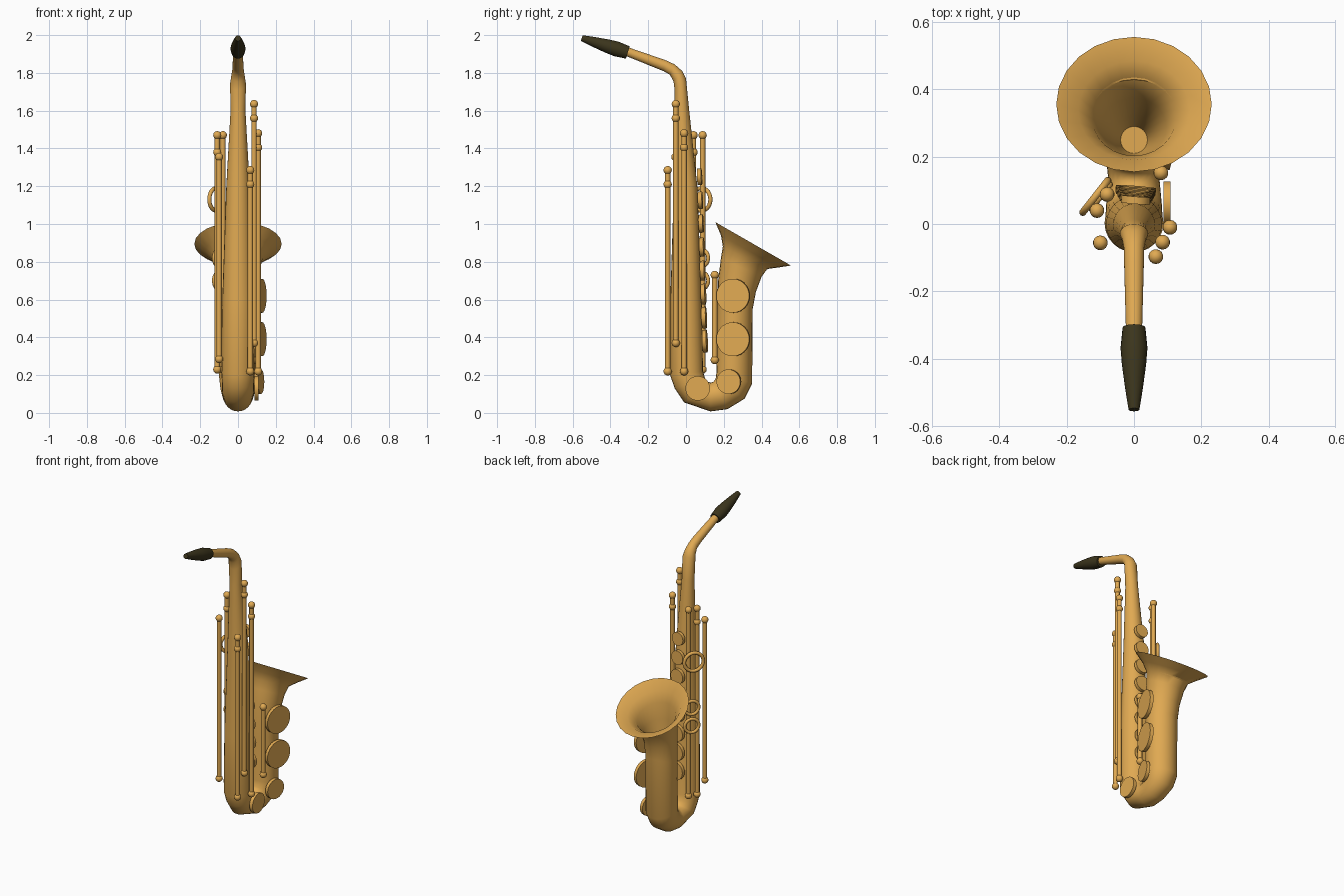
import bpy, bmesh, math
from mathutils import Vector, Matrix

if "Cube" in bpy.data.objects:
    bpy.data.objects.remove(bpy.data.objects["Cube"])


def material(name, rgb):
    m = bpy.data.materials.new(name)
    m.diffuse_color = (*rgb, 1)
    m.use_nodes = True
    m.node_tree.nodes["Principled BSDF"].inputs["Base Color"].default_value = m.diffuse_color
    return m


BRASS = material("brass", (0.75, 0.40, 0.085))
EBONY = material("ebony", (0.045, 0.036, 0.012))


def finish(name, bm, mat):
    bmesh.ops.recalc_face_normals(bm, faces=bm.faces)
    me = bpy.data.meshes.new(name)
    bm.to_mesh(me)
    bm.free()
    me.materials.append(mat)
    ob = bpy.data.objects.new(name, me)
    bpy.context.collection.objects.link(ob)
    return ob


def tube(name, pairs, mat, sides=24):
    """Skin circles, each given by the two ends of its diameter in the y-z plane."""
    bm = bmesh.new()
    rings = []
    for ya, za, yb, zb in pairs:
        a, b = Vector((0, ya, za)), Vector((0, yb, zb))
        c, h = (a + b) / 2, (a - b) / 2
        side = Vector((h.length, 0, 0))
        rings.append([bm.verts.new(c + h * math.cos(t) + side * math.sin(t))
                      for t in (2 * math.pi * i / sides for i in range(sides))])
    for r, s in zip(rings, rings[1:]):
        for i in range(sides):
            j = (i + 1) % sides
            bm.faces.new((r[i], r[j], s[j], s[i]))
    bm.faces.new(rings[0])
    bm.faces.new(rings[-1])
    return finish(name, bm, mat)


def facing(loc, normal):
    q = Vector(normal).to_track_quat('Z', 'Y')
    return Matrix.Translation(loc) @ q.to_matrix().to_4x4()


def pad(name, loc, normal, r, depth=0.022):
    bm = bmesh.new()
    bmesh.ops.create_cone(bm, cap_ends=True, segments=28, radius1=r, radius2=r,
                          depth=depth, matrix=facing(loc, normal))
    return finish(name, bm, BRASS)


def rod(name, x, y, z0, z1, balls):
    bm = bmesh.new()
    bmesh.ops.create_cone(bm, cap_ends=True, segments=12, radius1=0.014, radius2=0.014,
                          depth=z1 - z0, matrix=Matrix.Translation((x, y, (z0 + z1) / 2)))
    for z in (z0, z1, *balls):
        bmesh.ops.create_uvsphere(bm, u_segments=14, v_segments=8, radius=0.022,
                                  matrix=Matrix.Translation((x, y, z)))
    return finish(name, bm, BRASS)


def guard_ring(name, loc, normal, r, minor):
    bpy.ops.mesh.primitive_torus_add(major_segments=28, minor_segments=10,
                                     major_radius=r, minor_radius=minor)
    ob = bpy.context.object
    ob.name = name
    ob.matrix_world = facing(loc, normal)
    ob.data.materials.append(BRASS)


# Neck, body, bow and bell, then back down inside the bell
tube("body_and_bell", [
    (-.32, 1.94, -.327, 1.893), (-.11, 1.868, -.12, 1.81),
    (-.06, 1.845, -.085, 1.79), (-.02, 1.81, -.066, 1.755),
    (0, 1.77, -.06, 1.71), (.015, 1.62, -.06, 1.60),
    (.06, 1.2, -.064, 1.2), (.083, .6, -.083, .6),
    (.09, .22, -.084, .20), (.10, .185, -.06, .13),
    (.115, .165, -.01, .055), (.13, .16, .13, .008),
    (.145, .165, .22, .02), (.157, .18, .31, .075),
    (.162, .22, .35, .155), (.164, .5, .353, .55),
    (.17, .70, .37, .64), (.185, .82, .40, .72),
    (.195, .88, .43, .762), (.185, .94, .49, .770),
    (.155, 1.01, .556, .78), (.19, .94, .485, .787),
    (.203, .87, .42, .755), (.20, .76, .375, .68),
    (.20, .58, .32, .55), (.21, .42, .29, .42)], BRASS)

# Mouthpiece
a, b = Vector((0, -.308, 1.908)), Vector((0, -.552, 1.984))
n = Vector((0, .076, .244)).normalized()
pairs = []
for t, r in ((0, .034), (.25, .04), (.45, .036), (.75, .026), (1, .016)):
    p, q = a.lerp(b, t) + n * r, a.lerp(b, t) - n * r
    pairs.append((p.y, p.z, q.y, q.z))
tube("mouthpiece", pairs, EBONY, 20)

# Key rods with ball posts
for i, args in enumerate([
        (.065, -.097, .22, 1.285, (1.21,)), (.085, -.054, .37, 1.635, (1.56,)),
        (.107, -.010, .22, 1.48, (1.405,)), (.08, .152, .28, .73, ()),
        (-.10, -.056, .285, 1.355, ()), (-.11, .04, .23, 1.47, (1.38,)),
        (-.08, .088, .23, 1.47, ())]):
    rod(f"key_rod_{i + 1}", *args)

# Large pads on the right of the bell and bow
for i, (x, y, z, r) in enumerate([(.118, .25, .62, .09), (.118, .25, .39, .09),
                                  (.112, .227, .165, .065)]):
    pad(f"bell_pad_{i + 1}", (x, y, z), (.95, -.25, 0), r)
pad("bow_pad", (.098, .062, .13), (1, 0, 0), .065)

# Tone hole pads down the back of the body
for i in range(8):
    t = i / 7
    pad(f"body_pad_{i + 1}", (.005, .072 + .028 * t, 1.25 - .87 * t), (.08, 1, .04),
        .043 + .017 * t)

# Guard rings on the left
for i, (x, z, r, minor) in enumerate([(-.115, 1.13, .06, .011), (-.10, .82, .045, .01),
                                      (-.10, .70, .045, .01)]):
    guard_ring(f"guard_ring_{i + 1}", (x, .082, z), (-.79, .62, 0), r, minor)

bpy.ops.object.select_all(action='SELECT')
bpy.context.view_layer.objects.active = bpy.data.objects["body_and_bell"]
bpy.ops.object.shade_smooth_by_angle(angle=math.radians(45))
